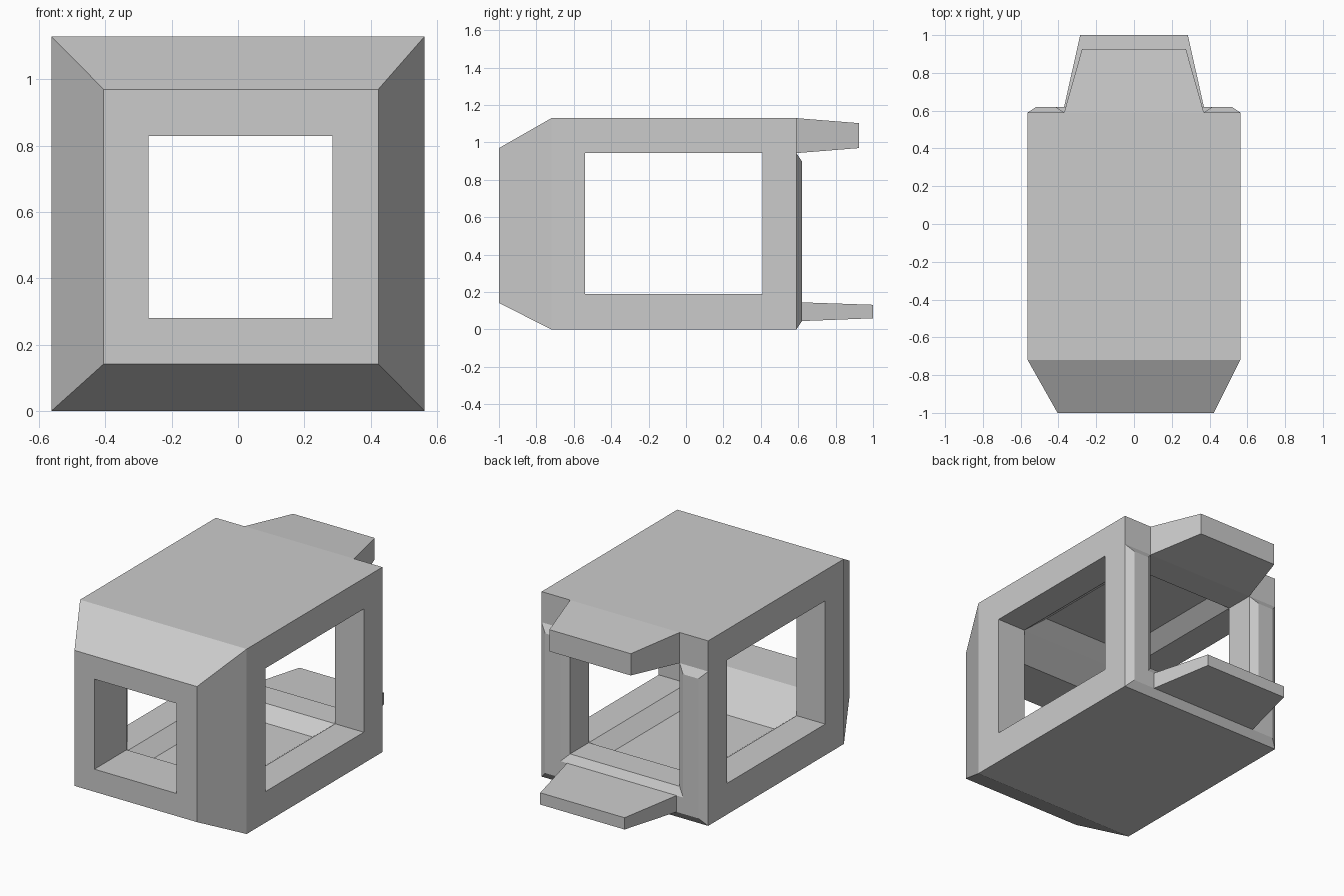
import bpy, bmesh

if "Cube" in bpy.data.objects:
    bpy.data.objects.remove(bpy.data.objects["Cube"])

# Grid lines of the frame: outer shell and beam edges along each axis
X = [-0.563, -0.37, 0.37, 0.563]
Y = [-0.72, -0.54, 0.41, 0.59]
Z = [0.0, 0.19, 0.943, 1.13]
# Open cells: cavity, two side windows, back opening, front window
OPEN = {(1, 1, 1), (0, 1, 1), (2, 1, 1), (1, 2, 1), (1, 0, 1)}

bm = bmesh.new()


def face(points):
    bm.faces.new([bm.verts.new(p) for p in points])


def loft(rings, cap=False):
    """Skin consecutive closed rings, optionally closing the last one."""
    for a, b in zip(rings, rings[1:]):
        n = len(a)
        for i in range(n):
            j = (i + 1) % n
            face([a[i], a[j], b[j], b[i]])
    if cap:
        face(rings[-1])


def rect_y(y, x0, x1, z0, z1):
    return [(x0, y, z0), (x1, y, z0), (x1, y, z1), (x0, y, z1)]


def rect_z(z, x0, x1, y0, y1):
    return [(x0, y0, z), (x1, y0, z), (x1, y1, z), (x0, y1, z)]


def solid(c):
    return all(0 <= v <= 2 for v in c) and c not in OPEN


def replaced(c, axis, d):
    """Faces that a lofted detail takes the place of."""
    i, j, k = c
    if axis == 1 and d == -1 and j == 0:          # front face
        return True
    if j == 0 and axis != 1 and (i + (d if axis == 0 else 0),
                                 0, k + (d if axis == 2 else 0)) == (1, 0, 1):
        return True                               # front window tunnel
    if axis == 1 and d == 1 and j == 2:           # back rim and upper tongue
        return k < 2 or i == 1
    # floor and ceiling recesses
    return axis == 2 and (i, j) == (1, 1) and (k, d) in {(0, 1), (2, -1)}


# Frame of beams: faces between solid and open cells
G = [X, Y, Z]
for i in range(3):
    for j in range(3):
        for k in range(3):
            c = (i, j, k)
            if not solid(c):
                continue
            for axis in range(3):
                for d in (-1, 1):
                    nb = list(c)
                    nb[axis] += d
                    if solid(tuple(nb)) or replaced(c, axis, d):
                        continue
                    u, v = [a for a in range(3) if a != axis]
                    pts = []
                    for du, dv in ((0, 0), (1, 0), (1, 1), (0, 1)):
                        p = [0, 0, 0]
                        p[axis] = G[axis][c[axis] + (d > 0)]
                        p[u] = G[u][c[u] + du]
                        p[v] = G[v][c[v] + dv]
                        pts.append(p)
                    face(pts)

# Tapered nose with its window flaring inward
win = (-0.27, 0.285, 0.28, 0.83)
loft([rect_y(Y[0], X[0], X[3], Z[0], Z[3]),
      rect_y(-1.0, -0.405, 0.423, 0.142, 0.97),
      rect_y(-1.0, *win),
      rect_y(-0.69, *win),
      rect_y(Y[1], X[1], X[2], Z[1], Z[2])])

# Sloped recesses in floor and ceiling
for z, dz in ((Z[1], -0.07), (Z[2], 0.07)):
    loft([rect_z(z, X[1], X[2], Y[1], Y[2]),
          rect_z(z + dz, X[1] + 0.09, X[2] - 0.09, Y[1] + 0.09, Y[2] - 0.09)],
         cap=True)


# Raised, chamfered U-shaped rim around the back opening
def u_ring(y, t):
    half = [(X[3] - t, Z[0] + t), (X[3] - t, Z[2] - t),
            (X[2] + t, Z[2] - t), (X[2] + t, Z[1] - t)]
    return ([(x, y, z) for x, z in half]
            + [(-x, y, z) for x, z in reversed(half)])


T, RIM = 0.045, 0.62
loft([u_ring(Y[3], 0), u_ring(RIM, T)])
for s in (-1, 1):
    face([(s * x, RIM, z) for x, z in (
        (X[3] - T, T), (X[2], T), (X[2], Z[1] - T), (X[2] + T, Z[1] - T),
        (X[2] + T, Z[2] - T), (X[3] - T, Z[2] - T))])

# Upper and lower tongues
loft([rect_y(Y[3], X[1], X[2], Z[2], Z[3]),
      rect_y(0.926, -0.275, 0.275, 0.97, 1.103)], cap=True)
loft([rect_y(RIM, X[1], X[2], T, Z[1] - T),
      rect_y(1.0, -0.285, 0.285, 0.06, 0.132)], cap=True)

# Weld, orient and merge coplanar faces
bmesh.ops.remove_doubles(bm, verts=bm.verts, dist=1e-4)
bmesh.ops.recalc_face_normals(bm, faces=bm.faces)
bmesh.ops.dissolve_limit(bm, angle_limit=0.01, verts=bm.verts, edges=bm.edges)

mesh = bpy.data.meshes.new("open_frame_body")
bm.to_mesh(mesh)
bm.free()
bpy.context.collection.objects.link(
    bpy.data.objects.new("open_frame_body", mesh))
